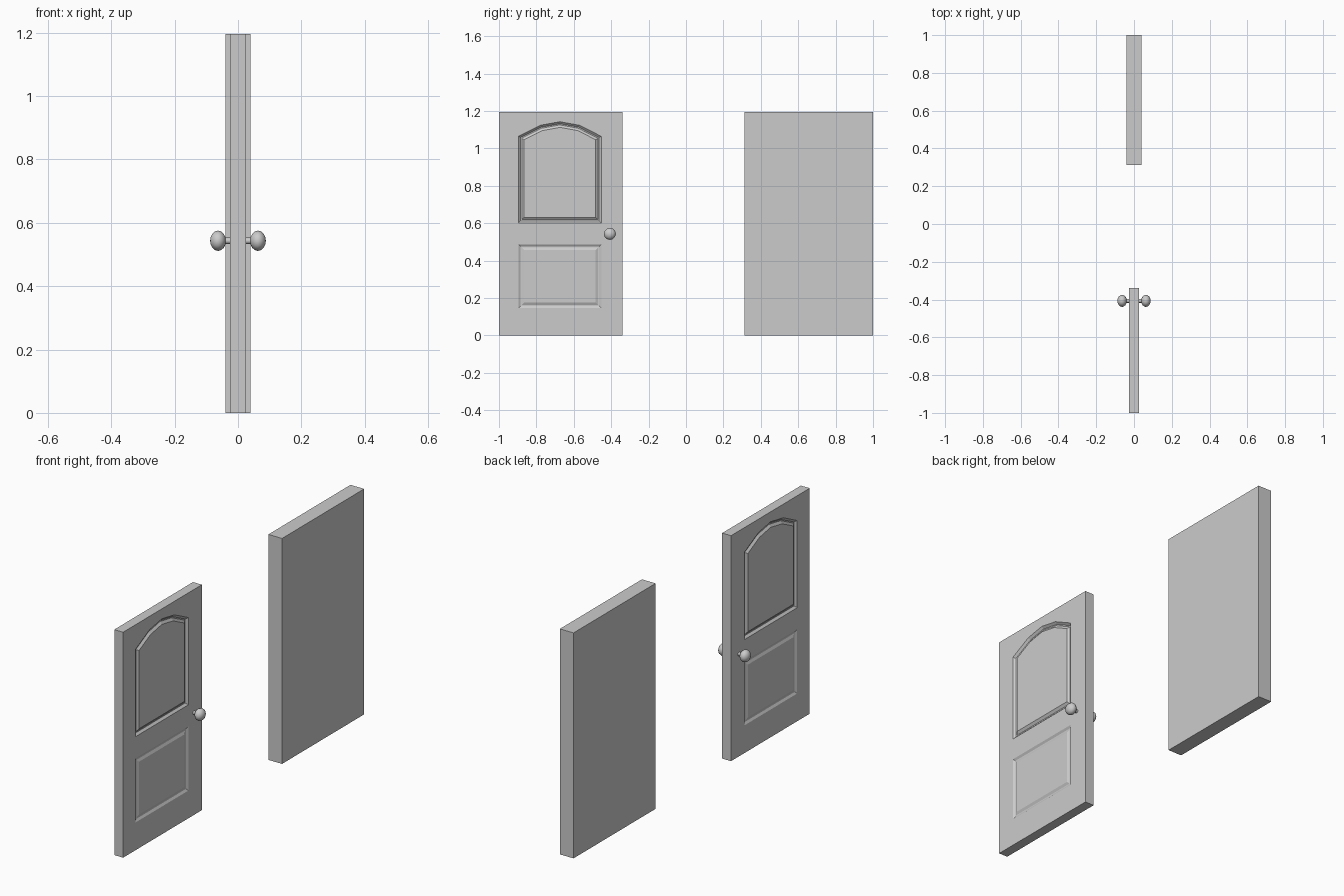
import bpy, bmesh, math
from mathutils import Vector, Matrix

if "Cube" in bpy.data.objects:
    bpy.data.objects.remove(bpy.data.objects["Cube"])

H = 1.196           # shared height
T = 0.026           # half thickness of the door


def finish(bm, name, smooth=False):
    bmesh.ops.recalc_face_normals(bm, faces=bm.faces)
    me = bpy.data.meshes.new(name)
    bm.to_mesh(me)
    bm.free()
    ob = bpy.data.objects.new(name, me)
    bpy.context.collection.objects.link(ob)
    if smooth:
        bpy.context.view_layer.objects.active = ob
        ob.select_set(True)
        bpy.ops.object.shade_smooth_by_angle(angle=math.radians(50))
        ob.select_set(False)
    return ob


def inset(pts, d):
    """Mitred inward offset of a counter-clockwise outline."""
    out = []
    for i, p in enumerate(pts):
        p = Vector(p)
        a = (p - Vector(pts[i - 1])).normalized()
        b = (Vector(pts[(i + 1) % len(pts)]) - p).normalized()
        na, nb = Vector((-a.y, a.x)), Vector((-b.y, b.x))
        out.append(p + (na + nb) * d / (1 + na.dot(nb)))
    return out


# Door outline and panel outlines in (y, z), counter-clockwise
outline = [(-1, 0), (-0.34, 0), (-0.34, H), (-1, H)]
L, R = -0.895, -0.453
upper = [(L, 0.602), (R, 0.602), (R, 1.065), (-0.57, 1.124),
         (-0.674, 1.143), (-0.778, 1.124), (L, 1.065)]
lower = [(L, 0.147), (R, 0.147), (R, 0.487), (L, 0.487)]

# Door slab with grooved panels on both faces
bm = bmesh.new()
rims = []


def ring(pts, x):
    return [bm.verts.new((x, p[0], p[1])) for p in pts]


def bridge(a, b):
    for i in range(len(a)):
        j = (i + 1) % len(a)
        bm.faces.new((a[i], a[j], b[j], b[i]))


for s in (-1, 1):
    rim = ring(outline, s * T)
    rims.append(rim)
    loops = [rim]
    grooves = []
    for pts, depth in ((upper, 0.011), (lower, 0.007)):
        rings = [ring(inset(pts, d), s * (T - z)) for d, z in
                 ((0, 0), (0.011, depth), (0.017, depth), (0.03, 0.001))]
        loops.append(rings[0])
        grooves.append(rings)
    edges = [bm.edges.new((lp[i - 1], lp[i])) for lp in loops for i in range(len(lp))]
    bmesh.ops.triangle_fill(bm, use_beauty=True, use_dissolve=False,
                            edges=edges, normal=(s, 0, 0))
    for rings in grooves:
        for a, b in zip(rings, rings[1:]):
            bridge(a, b)
        bm.faces.new(rings[-1])
bridge(*rims)
finish(bm, "door")

# Door knobs and their stems
KY, KZ = -0.407, 0.543
for s, side in ((-1, "left"), (1, "right")):
    turn = Matrix.Rotation(math.pi / 2, 4, 'Y')
    bm = bmesh.new()
    bmesh.ops.create_uvsphere(
        bm, u_segments=12, v_segments=8, radius=1,
        matrix=Matrix.Translation((s * 0.063, KY, KZ))
        @ Matrix.Diagonal((0.025, 0.032, 0.032, 1)) @ turn)
    finish(bm, "knob_" + side, True)
    bm = bmesh.new()
    bmesh.ops.create_cone(
        bm, cap_ends=True, segments=12, radius1=0.01, radius2=0.01, depth=0.03,
        matrix=Matrix.Translation((s * 0.035, KY, KZ)) @ turn)
    finish(bm, "knob_stem_" + side, True)

# Plain thick slab beside the door
bm = bmesh.new()
bmesh.ops.create_cube(bm, size=1, matrix=Matrix.Translation((0, 0.656, H / 2))
                      @ Matrix.Diagonal((0.08, 0.688, H, 1)))
finish(bm, "plain_slab")
